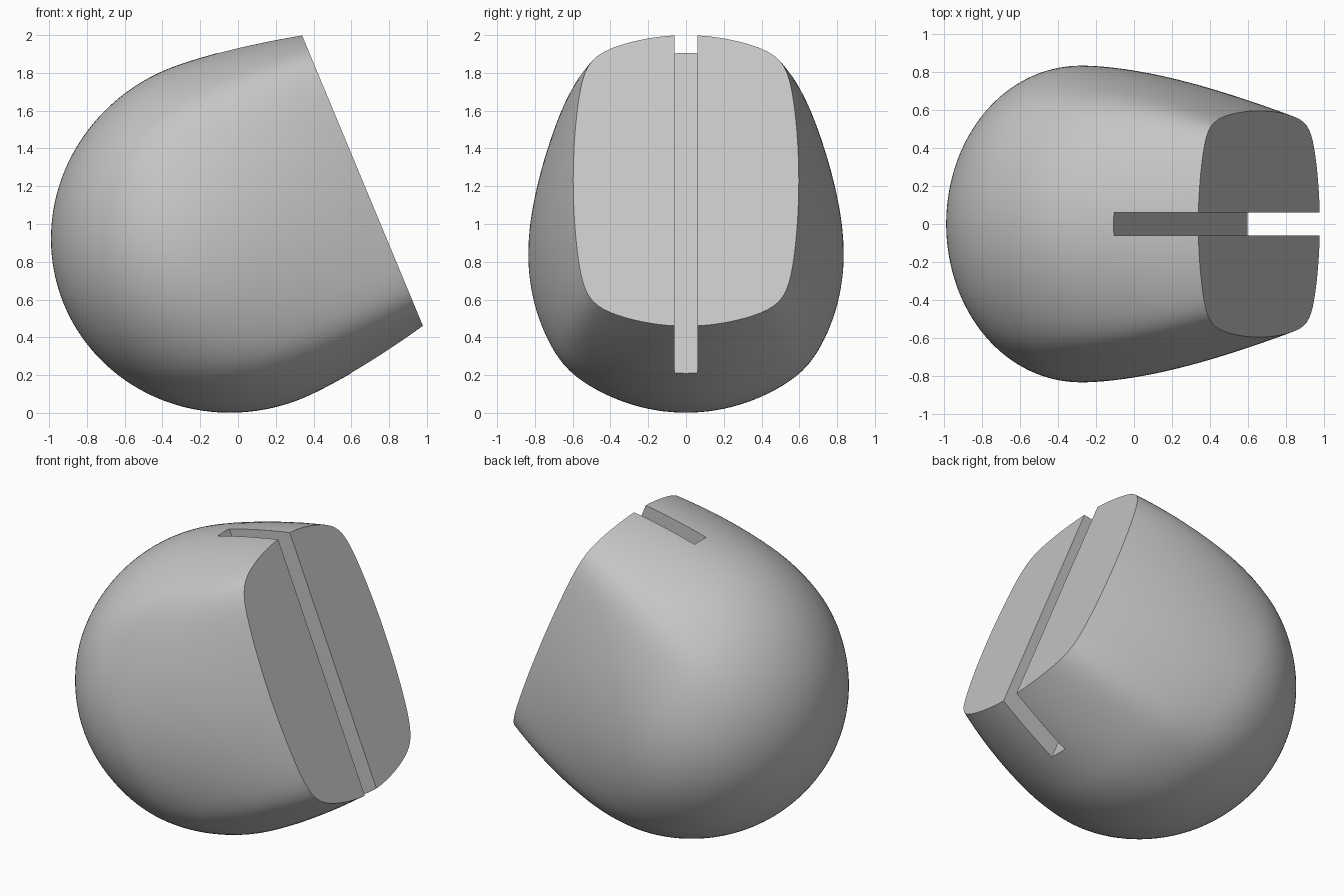
import bpy, bmesh, math
from mathutils import Matrix, Vector

if "Cube" in bpy.data.objects:
    bpy.data.objects.remove(bpy.data.objects["Cube"], do_unlink=True)

# One plain grey for the whole model
grey = bpy.data.materials.new("plain_grey")
grey.use_nodes = True
GREY = (0.56, 0.56, 0.56, 1)
grey.diffuse_color = GREY
grey.node_tree.nodes["Principled BSDF"].inputs["Base Color"].default_value = GREY

# Tilted frame: local x runs along the body axis towards the flat face
AXIS = Vector((0.923, 0, 0.384)).normalized()
UP = Vector((-AXIS.z, 0, AXIS.x))
SIDE = Vector((0, 1, 0))
FRAME = Matrix((AXIS, SIDE, UP)).transposed().to_4x4()
MID, BACK, FACE = 0.882, -0.63, 1.081
SEG, RINGS = 128, 64


def half_size(u, peak, size, end_size, power):
    """Elliptical behind the peak, gentle taper in front of it."""
    if u < peak:
        return size * math.sqrt(max(0, 1 - ((peak - u) / (peak - BACK)) ** 2))
    return size - (size - end_size) * ((u - peak) / (FACE - peak)) ** power


def arc_radius(along, across, bow):
    """Distance to a bowed side: along * r + bow * (across * r)^2 = 1."""
    along, k = abs(along), bow * across * across
    return 2 / (along + math.sqrt(along * along + 4 * k))


def section(angle, boxy):
    """Unit section blending from a circle to a soft bowed rectangle."""
    c, s = math.cos(angle), math.sin(angle)
    p = 15
    r = (arc_radius(s, c, 0.2) ** -p + arc_radius(c, s, 0.15) ** -p) ** (-1 / p)
    r = 1 + (r - 1) * boxy
    return c * r, s * r


def make_object(name, bm):
    bmesh.ops.recalc_face_normals(bm, faces=bm.faces)
    mesh = bpy.data.meshes.new(name)
    bm.to_mesh(mesh)
    bm.free()
    mesh.materials.append(grey)
    obj = bpy.data.objects.new(name, mesh)
    bpy.context.collection.objects.link(obj)
    return obj


# Rounded body lofted from the back pole to the flat face
bm = bmesh.new()
pole = bm.verts.new(FRAME @ Vector((BACK, 0, MID)))
rings = []
for i in range(1, RINGS + 1):
    t = 1 - math.cos(i / RINGS * math.pi / 2)
    u = BACK + (FACE - BACK) * t
    w = half_size(u, 0.07, 0.835, 0.597, 1.7)
    h = half_size(u, 0.35, 0.942, 0.834, 1.6)
    ring = []
    for j in range(SEG):
        y, v = section(math.tau * j / SEG, t ** 1.5)
        ring.append(bm.verts.new(FRAME @ Vector((u, w * y, MID + h * v))))
    rings.append(ring)
for j in range(SEG):
    k = (j + 1) % SEG
    bm.faces.new((pole, rings[0][j], rings[0][k]))
    for a, b in zip(rings, rings[1:]):
        bm.faces.new((a[j], b[j], b[k], a[k]))
bm.faces.new(rings[-1])
body = make_object("rounded_body", bm)

# Slot cutter, parallel to the flat face
bm = bmesh.new()
floor, top = FACE - 0.448, FACE + 0.4
bmesh.ops.create_cube(bm, size=1, matrix=FRAME
                      @ Matrix.Translation(((floor + top) / 2, 0, MID))
                      @ Matrix.Diagonal((top - floor, 0.122, 3, 1)))
cutter = make_object("slot_cutter", bm)
cutter.hide_render = True

cut = body.modifiers.new("slot", 'BOOLEAN')
cut.operation = 'DIFFERENCE'
cut.solver = 'EXACT'
cut.object = cutter
bpy.ops.object.select_all(action='DESELECT')
body.select_set(True)
bpy.context.view_layer.objects.active = body
bpy.ops.object.modifier_apply(modifier=cut.name)
bpy.data.objects.remove(cutter, do_unlink=True)

# Smooth skin with crisp edges at the face and slot
bpy.ops.object.shade_smooth_by_angle(angle=math.radians(30))
